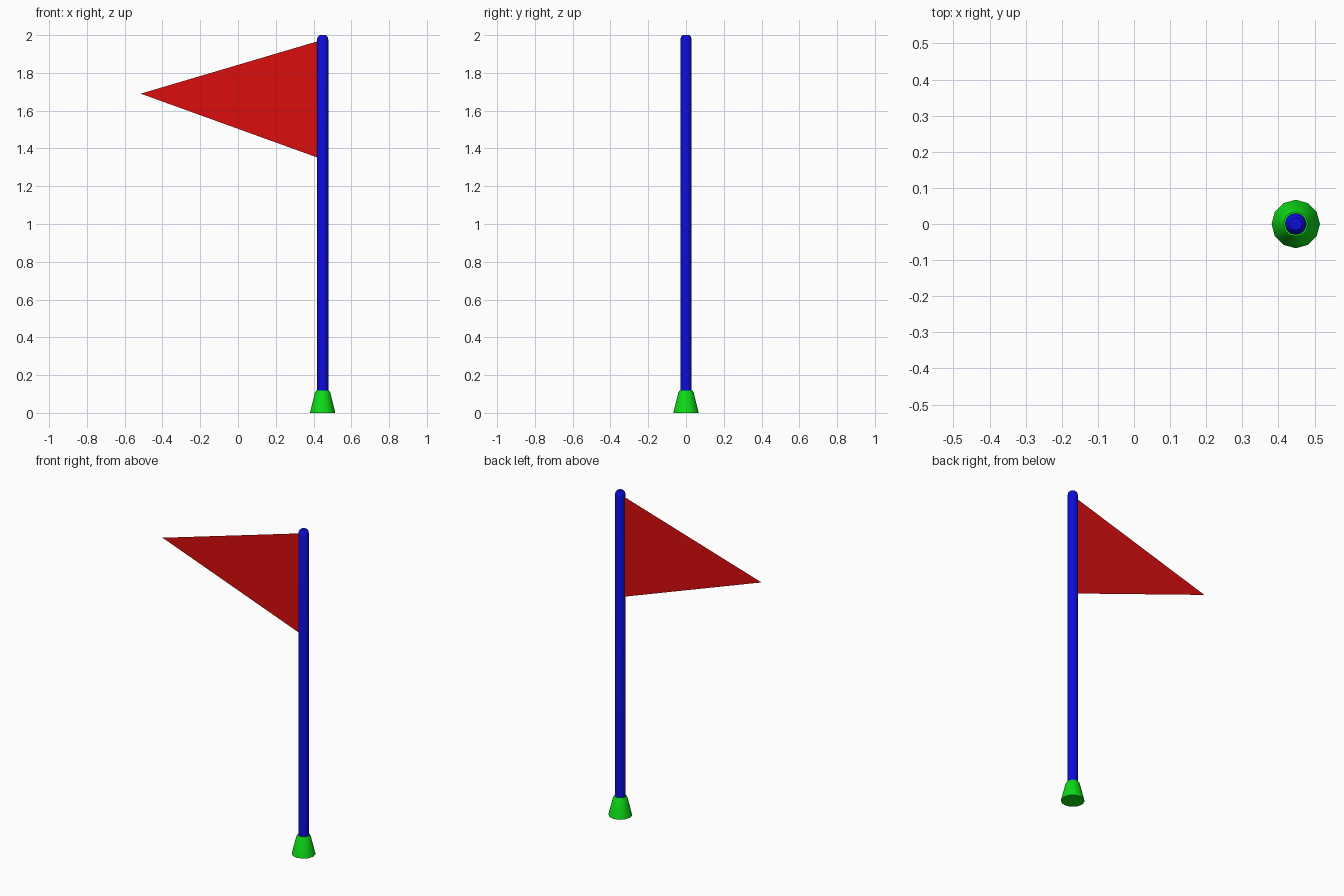
import bpy
import bmesh
from math import cos, sin, tau, radians

cube = bpy.data.objects.get("Cube")
if cube:
    bpy.data.objects.remove(cube, do_unlink=True)

POLE_X = 0.448
SIDES = 12


def material(name, rgb):
    mat = bpy.data.materials.new(name)
    mat.use_nodes = True
    color = (*rgb, 1.0)
    mat.diffuse_color = color
    mat.node_tree.nodes["Principled BSDF"].inputs["Base Color"].default_value = color
    return mat


def add_object(name, bm, mat):
    mesh = bpy.data.meshes.new(name)
    bm.to_mesh(mesh)
    bm.free()
    mesh.materials.append(mat)
    obj = bpy.data.objects.new(name, mesh)
    bpy.context.collection.objects.link(obj)
    return obj


def lathe(name, profile, mat):
    """Closed turned part from (radius, height) pairs, bottom to top."""
    bm = bmesh.new()
    rings = [[bm.verts.new((r * cos(tau * i / SIDES), r * sin(tau * i / SIDES), z))
              for i in range(SIDES)] for r, z in profile]
    for low, high in zip(rings, rings[1:]):
        for i in range(SIDES):
            j = (i + 1) % SIDES
            bm.faces.new((low[i], low[j], high[j], high[i]))
    bm.faces.new(rings[0][::-1])
    bm.faces.new(rings[-1])
    obj = add_object(name, bm, mat)
    obj.location.x = POLE_X
    bpy.ops.object.select_all(action='DESELECT')
    obj.select_set(True)
    bpy.context.view_layer.objects.active = obj
    bpy.ops.object.shade_smooth_by_angle(angle=radians(40))
    return obj


red = material("flag red", (0.7, 0.004, 0.004))
blue = material("pole blue", (0.004, 0.004, 0.7))
green = material("base green", (0.004, 0.7, 0.008))

# Tapered foot with a softened top rim
lathe("base", [(0.067, 0), (0.041, 0.107), (0.034, 0.118)], green)

# Pole with a chamfered tip
lathe("pole", [(0.03, 0.05), (0.03, 1.975), (0.026, 1.991), (0.017, 2.0)], blue)

# Thin triangular pennant, its hoist edge buried in the pole
bm = bmesh.new()
bm.faces.new([bm.verts.new((x, 0, z)) for x, z in
              ((-0.515, 1.69), (POLE_X, 1.342), (POLE_X, 1.975))])
add_object("pennant", bm, red)
